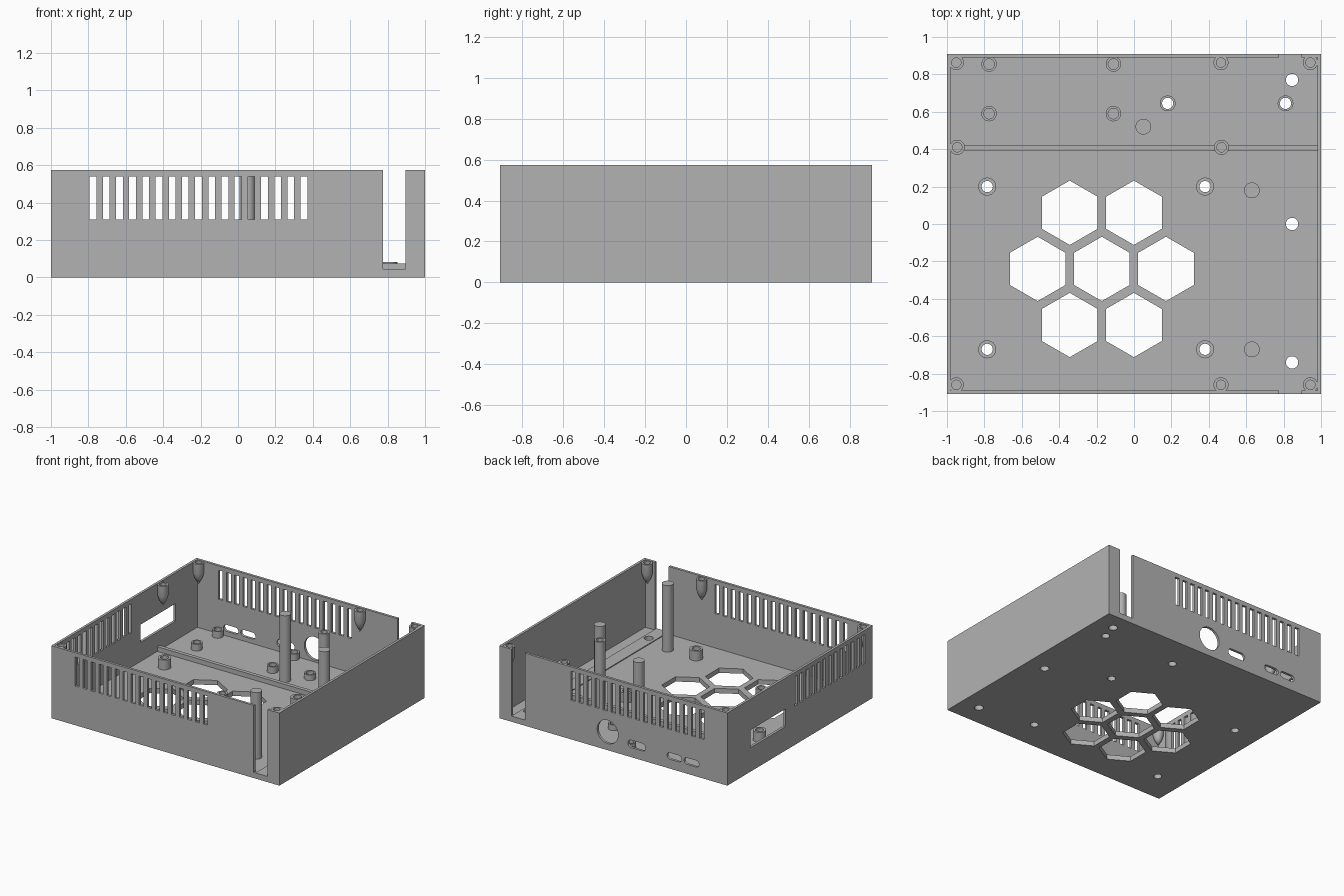
import bpy, bmesh, math
from mathutils import Matrix, Vector

if "Cube" in bpy.data.objects:
    bpy.data.objects.remove(bpy.data.objects["Cube"])

W, D, H = 1.0, 0.91, 0.575      # half width, half depth, height
WALL, FLOOR, SILL = 0.02, 0.038, 0.045

grey = bpy.data.materials.new("plain_grey")
grey.use_nodes = True
COLOUR = (0.45, 0.45, 0.45, 1)
grey.diffuse_color = COLOUR
grey.node_tree.nodes["Principled BSDF"].inputs["Base Color"].default_value = COLOUR


def box(bm, x0, x1, y0, y1, z0, z1):
    size = Matrix.Diagonal((x1 - x0, y1 - y0, z1 - z0, 1))
    mid = Matrix.Translation(((x0 + x1) / 2, (y0 + y1) / 2, (z0 + z1) / 2))
    bmesh.ops.create_cube(bm, size=1, matrix=mid @ size)


def prism(bm, x, y, r, z0, z1, sides=32, turn=0.0):
    place = Matrix.Translation((x, y, (z0 + z1) / 2)) @ Matrix.Rotation(turn, 4, 'Z')
    bmesh.ops.create_cone(bm, cap_ends=True, segments=sides, radius1=r, radius2=r,
                          depth=z1 - z0, matrix=place)


def finish(bm, name, smooth=False):
    bmesh.ops.recalc_face_normals(bm, faces=bm.faces)
    mesh = bpy.data.meshes.new(name)
    bm.to_mesh(mesh)
    bm.free()
    ob = bpy.data.objects.new(name, mesh)
    bpy.context.collection.objects.link(ob)
    mesh.materials.append(grey)
    if smooth:
        bpy.ops.object.select_all(action='DESELECT')
        ob.select_set(True)
        bpy.context.view_layer.objects.active = ob
        bpy.ops.object.shade_smooth_by_angle(angle=math.radians(30))
    return ob


def lathe(name, x, y, profile):
    # Revolve (radius, height) points around a vertical axis
    bm = bmesh.new()
    verts = [bm.verts.new((x + r, y, z)) for r, z in profile]
    edges = [bm.edges.new(pair) for pair in zip(verts, verts[1:])]
    bmesh.ops.spin(bm, geom=verts + edges, cent=(x, y, 0), axis=(0, 0, 1),
                   angle=math.tau, steps=32)
    bmesh.ops.remove_doubles(bm, verts=bm.verts, dist=1e-4)
    return finish(bm, name, smooth=True)


def cut(ob, cutter):
    mod = ob.modifiers.new("cut", 'BOOLEAN')
    mod.operation, mod.solver, mod.object = 'DIFFERENCE', 'EXACT', cutter
    bpy.context.view_layer.objects.active = ob
    bpy.ops.object.modifier_apply(modifier=mod.name)


# Open tray
bm = bmesh.new()
box(bm, -W, W, -D, D, 0, H)
shell = finish(bm, "case_shell")
bm = bmesh.new()
box(bm, WALL - W, W - WALL, WALL - D, D - WALL, FLOOR, H + 0.2)
cavity = finish(bm, "cavity_cutter")

# Raised floor strip and cross rib
bm = bmesh.new()
box(bm, 0.79, 0.895, WALL - D, D - WALL, FLOOR - 0.01, SILL)
strip = finish(bm, "floor_strip")
bm = bmesh.new()
box(bm, WALL - W, W - WALL, 0.39, 0.42, FLOOR - 0.01, 0.075)
finish(bm, "divider_rib")

# Openings
bm = bmesh.new()
for i in range(17):                                   # front and back vents
    x = -0.775 + 0.0705 * i
    box(bm, x - 0.018, x + 0.018, -1.1, 1.1, 0.31, 0.54)
for i in range(13):                                   # left side vents
    y = 0.05 - 0.0705 * i
    box(bm, -1.1, -0.9, y - 0.018, y + 0.018, 0.31, 0.54)
box(bm, -1.1, -0.9, 0.18, 0.62, 0.19, 0.33)           # left side window
box(bm, 0.775, 0.895, -1.1, 1.1, SILL, 0.8)           # tall end slots

step_x, step_y = 0.343, 0.3
for row, count in ((1, 2), (0, 3), (-1, 2)):          # honeycomb in the floor
    for i in range(count):
        x = -0.172 + (i - (count - 1) / 2) * step_x
        prism(bm, x, -0.24 + row * step_y, 0.172, -0.1, 0.2, 6, math.pi / 6 * 0)

standoffs = [(x, y) for x in (-0.785, 0.38) for y in (0.2, -0.67)]
pair = [(0.18, 0.645), (0.81, 0.645)]
for x, y in standoffs + pair:
    prism(bm, x, y, 0.03, -0.1, 0.2)
for y in (0.77, 0.0, -0.74):
    prism(bm, 0.845, y, 0.033, -0.1, 0.2)


def port(bm, x, z, half_width, half_height):
    # Rounded slot through the back wall
    loop = []
    for k in range(32):
        a = math.tau * (k + 0.5) / 32
        shift = math.copysign(half_width - half_height, math.cos(a))
        loop.append(Vector((x + shift + half_height * math.cos(a), 0.8,
                            z + half_height * math.sin(a))))
    face = bm.faces.new([bm.verts.new(p) for p in loop])
    out = bmesh.ops.extrude_face_region(bm, geom=[face])
    moved = [v for v in out["geom"] if isinstance(v, bmesh.types.BMVert)]
    bmesh.ops.translate(bm, verts=moved, vec=(0, 0.3, 0))


port(bm, 0.05, 0.145, 0.092, 0.0919)
port(bm, -0.205, 0.105, 0.078, 0.03)
port(bm, -0.535, 0.1, 0.065, 0.026)
port(bm, -0.685, 0.1, 0.065, 0.026)
openings = finish(bm, "opening_cutter")

cut(shell, cavity)
cut(shell, openings)
cut(strip, openings)
for helper in (cavity, openings):
    bpy.data.objects.remove(helper)

# Through-hole standoffs on the floor
for x, y in standoffs:
    lathe("board_standoff", x, y, [(0.03, 0.03), (0.03, 0.115), (0.048, 0.115), (0.048, 0.03)])
for x, y in pair:
    lathe("low_standoff", x, y, [(0.03, 0.03), (0.03, 0.083), (0.042, 0.083), (0.042, 0.03)])

# Blind standoffs near the back
for x in (-0.775, -0.11):
    for y in (0.855, 0.59):
        lathe("blind_standoff", x, y,
              [(0, 0.045), (0.028, 0.045), (0.028, 0.09), (0.041, 0.09), (0.041, 0.03)])

# Solid support posts
for x, y in ((0.63, -0.67), (0.63, 0.18), (0.05, 0.52)):
    lathe("support_post", x, y, [(0, 0.565), (0.042, 0.565), (0.042, 0.03)])

# Lid screw column and pointed screw bosses along the walls
screw_top = [(0, 0.46), (0.025, 0.46), (0.025, 0.572), (0.04, 0.572)]
lathe("lid_screw_column", 0.468, 0.41, screw_top + [(0.04, 0.03)])
for x in (-0.95, 0.465, 0.943):
    for y in (-0.86, 0.863):
        lathe("lid_screw_boss", x, y, screw_top + [(0.04, 0.49), (0.028, 0.45), (0, 0.4)])
lathe("lid_screw_boss", -0.945, 0.41, screw_top + [(0.04, 0.49), (0.028, 0.45), (0, 0.4)])
